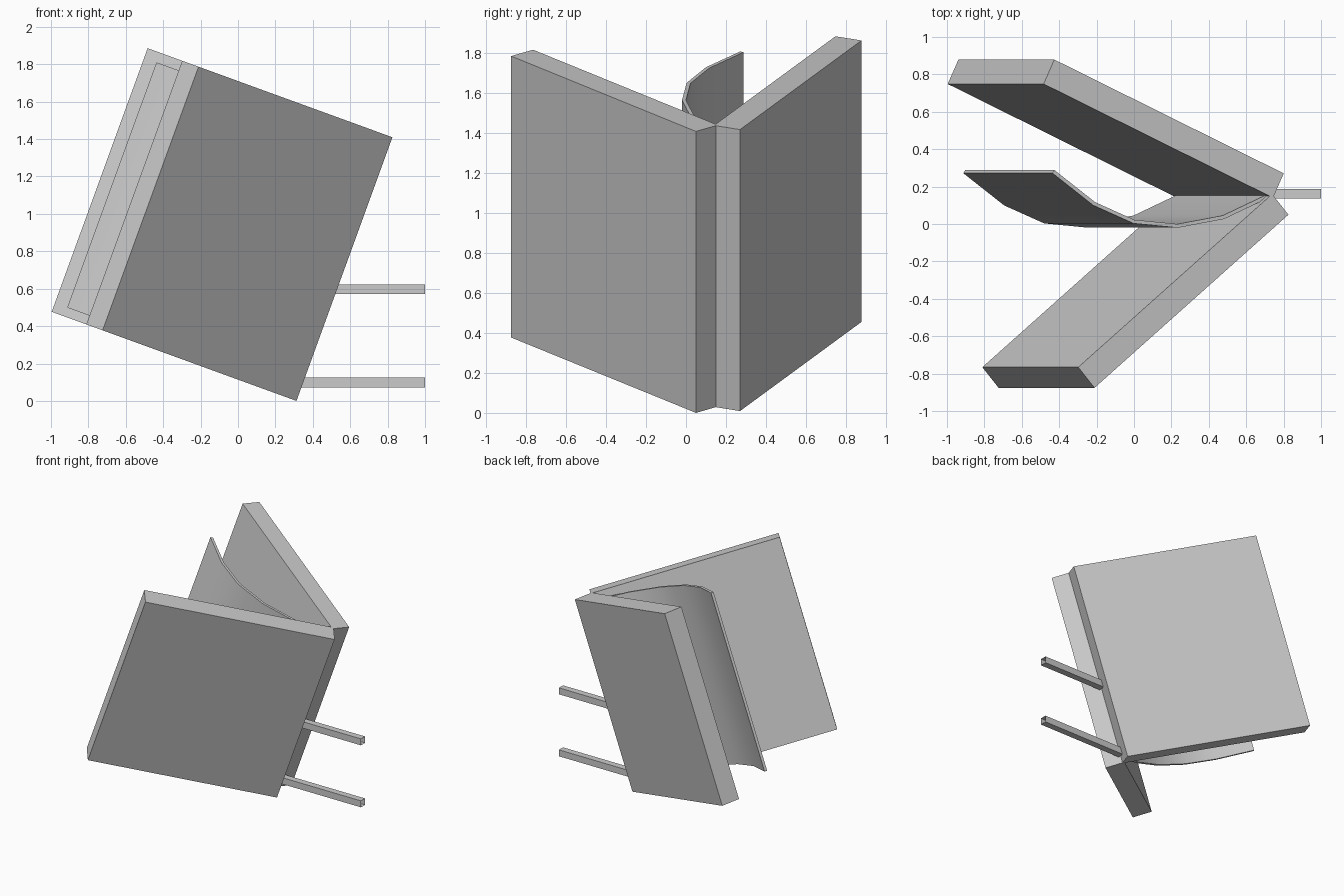
import bpy, bmesh
from math import radians, sin, cos
from mathutils import Vector, Matrix

if "Cube" in bpy.data.objects:
    bpy.data.objects.remove(bpy.data.objects["Cube"])

# The open book leans back to the right: local x across, local z along the spine
LEAN = Matrix.Translation((0.313, 0, 0)) @ Matrix.Rotation(radians(20), 4, 'Y')


def make_prism(name, profile, lo, hi, matrix, capped=True):
    """Extrude a closed (x, y) outline from z=lo to z=hi, then place it."""
    bm = bmesh.new()
    bottom = [bm.verts.new((x, y, lo)) for x, y in profile]
    top = [bm.verts.new((x, y, hi)) for x, y in profile]
    n = len(profile)
    for i in range(n):
        j = (i + 1) % n
        bm.faces.new((bottom[i], bottom[j], top[j], top[i]))
    if capped:
        bm.faces.new(bottom[::-1])
        bm.faces.new(top)
    bmesh.ops.recalc_face_normals(bm, faces=bm.faces)
    mesh = bpy.data.meshes.new(name)
    bm.to_mesh(mesh)
    bm.free()
    obj = bpy.data.objects.new(name, mesh)
    bpy.context.collection.objects.link(obj)
    obj.matrix_world = matrix
    return obj


# Thick covers, each a slab swung open around the spine
def cover(name, hinge, degrees, side):
    h = Vector(hinge)
    a = radians(degrees)
    along = Vector((-cos(a), side * sin(a))) * 1.44
    out = Vector((sin(a), side * cos(a))) * 0.144
    make_prism(name, [h, h + along, h + along + out, h + out], 0, 1.5, LEAN)


cover("front_cover", (-0.093, 0.16), 40, -1)
cover("back_cover", (-0.088, 0.14), 25, 1)

# Single curved page between the covers, given an even thickness
curve = [Vector(p) for p in [(-0.095, 0.15), (-0.35, 0.036), (-0.61, -0.01),
                             (-0.86, 0.013), (-1.085, 0.108), (-1.317, 0.28)]]
left, right = [], []
for i, p in enumerate(curve):
    t = (curve[min(i + 1, len(curve) - 1)] - curve[max(i - 1, 0)]).normalized()
    normal = Vector((-t.y, t.x)) * 0.01
    left.append(p + normal)
    right.append(p - normal)
page = make_prism("page", left + right[::-1], 0.05, 1.445, LEAN)
bpy.context.view_layer.objects.active = page
page.select_set(True)
bpy.ops.object.shade_smooth_by_angle(angle=radians(30))

# Open-ended square pegs running level out of the spine
SQUARE = [(-0.026, -0.026), (0.026, -0.026), (0.026, 0.026), (-0.026, 0.026)]
for name, start, z in (("lower_peg", 0.26, 0.098), ("upper_peg", 0.44, 0.597)):
    place = Matrix.Translation((0, 0.162, z)) @ Matrix.Rotation(radians(90), 4, 'Y')
    make_prism(name, SQUARE, start, 1.0, place, capped=False)
